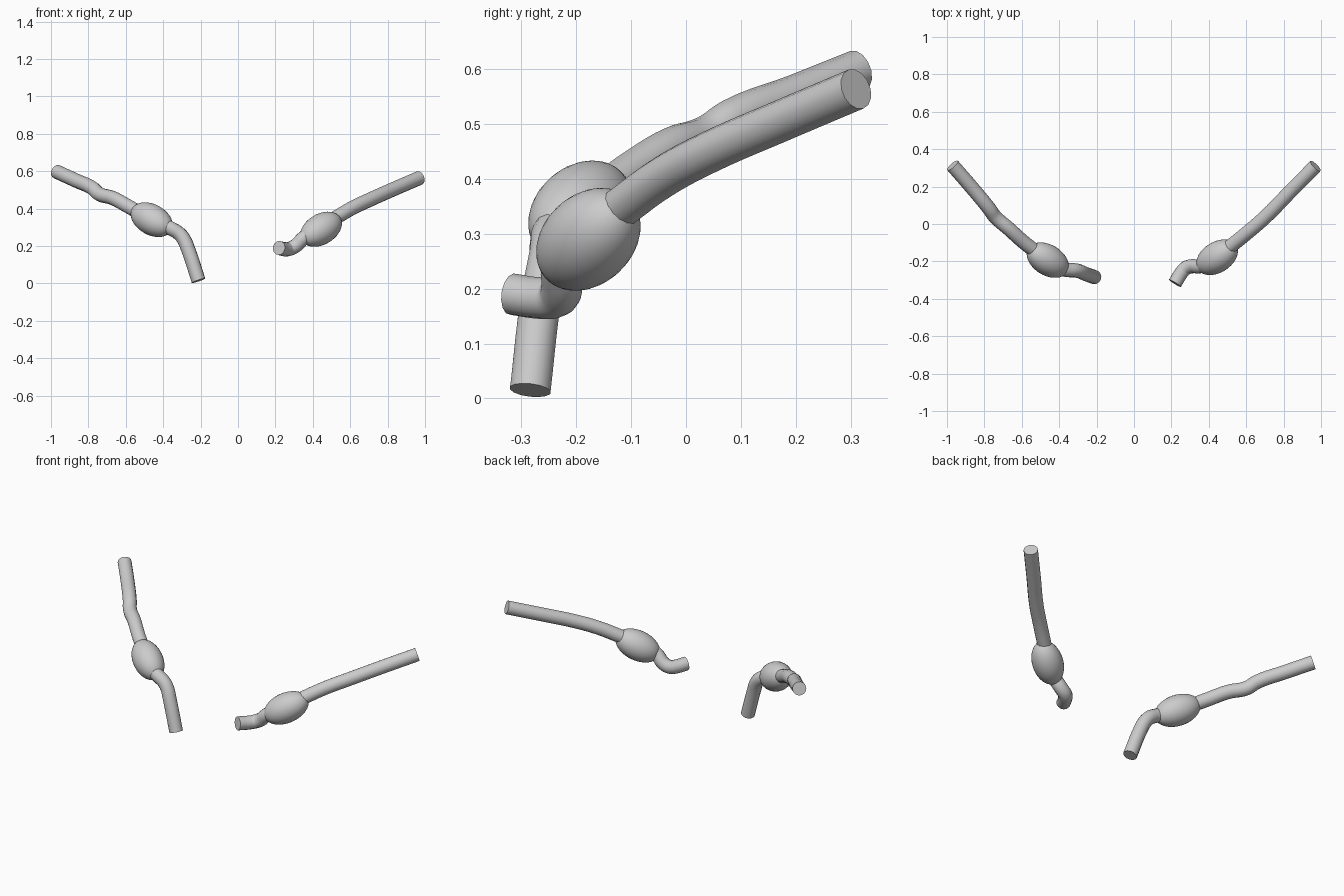
import bpy
from mathutils import Vector

if "Cube" in bpy.data.objects:
    bpy.data.objects.remove(bpy.data.objects["Cube"])

RADIUS = 0.038
grey = bpy.data.materials.new("plain grey")
grey.diffuse_color = (0.6, 0.6, 0.6, 1)
grey.use_nodes = True
grey.node_tree.nodes["Principled BSDF"].inputs["Base Color"].default_value = grey.diffuse_color


def finish(obj, name):
    obj.name = name
    obj.data.materials.clear()
    obj.data.materials.append(grey)
    bpy.ops.object.shade_smooth_by_angle(angle=0.7)


def tube(name, points):
    """Round capped pipe swept along a smooth path."""
    curve = bpy.data.curves.new(name, 'CURVE')
    curve.dimensions = '3D'
    curve.bevel_depth = RADIUS
    curve.bevel_resolution = 5
    curve.resolution_u = 5
    curve.use_fill_caps = True
    spline = curve.splines.new('BEZIER')
    spline.bezier_points.add(len(points) - 1)
    for bp, co in zip(spline.bezier_points, points):
        bp.co = co
        bp.handle_left_type = bp.handle_right_type = 'AUTO'
    obj = bpy.data.objects.new(name, curve)
    bpy.context.collection.objects.link(obj)
    bpy.ops.object.select_all(action='DESELECT')
    obj.select_set(True)
    bpy.context.view_layer.objects.active = obj
    bpy.ops.object.convert(target='MESH')
    finish(bpy.context.object, name)


def bulb(name, centre, axis):
    """Egg-shaped swelling stretched along the pipe direction."""
    bpy.ops.mesh.primitive_uv_sphere_add(segments=32, ring_count=20, radius=1, location=centre)
    obj = bpy.context.object
    obj.scale = (0.082, 0.082, 0.13)
    obj.rotation_euler = Vector(axis).to_track_quat('Z', 'Y').to_euler()
    finish(obj, name)


# Left side: kinked upper pipe, bulb and drooping lower pipe
tube("left_upper_pipe", [
    (-0.970, 0.313, 0.598), (-0.870, 0.198, 0.552), (-0.775, 0.083, 0.508),
    (-0.742, 0.038, 0.478), (-0.670, -0.025, 0.457), (-0.590, -0.097, 0.414),
    (-0.535, -0.140, 0.383)])
bulb("left_bulb", (-0.461, -0.193, 0.341), (-0.77, 0.47, 0.43))
tube("left_lower_pipe", [
    (-0.385, -0.240, 0.307), (-0.355, -0.246, 0.292), (-0.315, -0.248, 0.267),
    (-0.289, -0.254, 0.235), (-0.267, -0.264, 0.184), (-0.211, -0.284, 0.015)])

# Right side: gently curved upper pipe, bulb and forward-turned lower pipe
tube("right_upper_pipe", [
    (0.970, 0.310, 0.564), (0.840, 0.178, 0.508), (0.703, 0.038, 0.447),
    (0.610, -0.043, 0.403), (0.515, -0.120, 0.347)])
bulb("right_bulb", (0.444, -0.178, 0.290), (0.75, 0.48, 0.45))
tube("right_lower_pipe", [
    (0.370, -0.222, 0.258), (0.345, -0.227, 0.238), (0.310, -0.226, 0.203),
    (0.275, -0.237, 0.185), (0.250, -0.266, 0.183), (0.219, -0.317, 0.190)])
